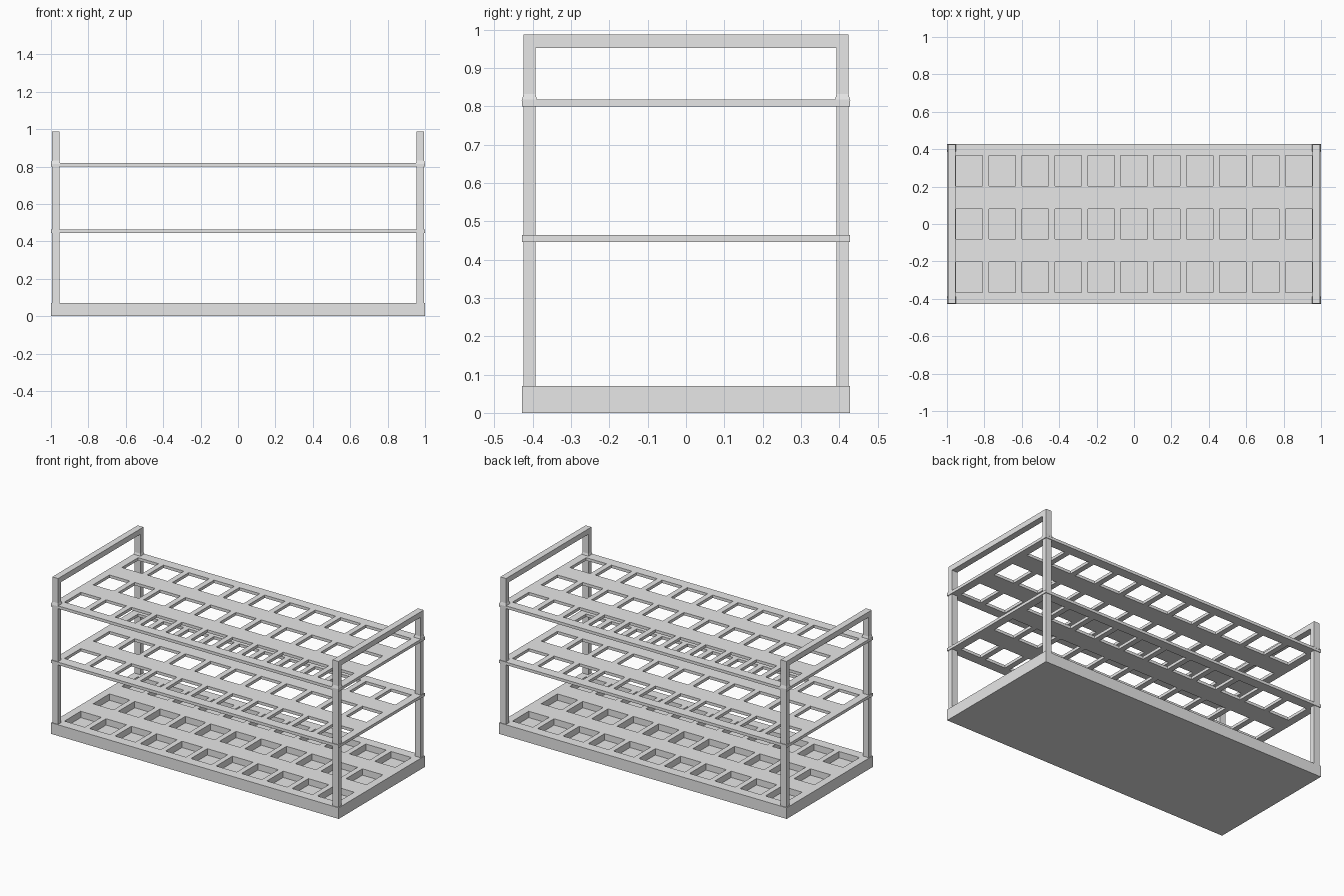
import bpy
import bmesh
from mathutils import Vector

cube = bpy.data.objects.get("Cube")
if cube:
    bpy.data.objects.remove(cube, do_unlink=True)

HALF_X, HALF_Y = 1.0, 0.428
COLUMNS, ROWS = 11, 3
PITCH_X, PITCH_Y = 0.176, 0.285
HOLE_X, HOLE_Y = 0.142, 0.162

grey = bpy.data.materials.new("light grey")
grey.use_nodes = True
grey.diffuse_color = (0.8, 0.8, 0.8, 1)
grey.node_tree.nodes["Principled BSDF"].inputs["Base Color"].default_value = grey.diffuse_color


def finish(name, bm):
    """Turn a bmesh into a flat shaded object."""
    bmesh.ops.recalc_face_normals(bm, faces=bm.faces[:])
    mesh = bpy.data.meshes.new(name)
    bm.to_mesh(mesh)
    bm.free()
    mesh.materials.append(grey)
    obj = bpy.data.objects.new(name, mesh)
    bpy.context.collection.objects.link(obj)
    return obj


def cuts(half, count, pitch, size):
    """Edge coordinates of a row of evenly spaced holes; odd cells are holes."""
    values = [-half]
    for i in range(count):
        centre = (i - (count - 1) / 2) * pitch
        values += [centre - size / 2, centre + size / 2]
    return values + [half]


def shelf(name, bottom, top, recess=None):
    """A slab with through holes, or with pockets if a recess depth is given."""
    xs = cuts(HALF_X, COLUMNS, PITCH_X, HOLE_X)
    ys = cuts(HALF_Y, ROWS, PITCH_Y, HOLE_Y)
    bm = bmesh.new()
    grid = [[bm.verts.new((x, y, bottom)) for y in ys] for x in xs]
    pockets = []
    for i in range(len(xs) - 1):
        for j in range(len(ys) - 1):
            hole = i % 2 == 1 and j % 2 == 1
            if hole and recess is None:
                continue
            bm.faces.new((grid[i][j], grid[i + 1][j], grid[i + 1][j + 1], grid[i][j + 1]))
            if hole:
                pockets.append(((xs[i] + xs[i + 1]) / 2, (ys[j] + ys[j + 1]) / 2))
    # Raise the sheet into a closed slab
    raised = bmesh.ops.extrude_face_region(bm, geom=bm.faces[:])["geom"]
    for v in raised:
        if isinstance(v, bmesh.types.BMVert):
            v.co.z = top
    bmesh.ops.recalc_face_normals(bm, faces=bm.faces[:])
    # Sink the pockets
    if pockets:
        sunk = []
        for f in bm.faces:
            c = f.calc_center_median()
            if c.z > top - 0.001 and any((c.xy - Vector(p)).length < 0.01 for p in pockets):
                sunk.append(f)
        new = bmesh.ops.extrude_discrete_faces(bm, faces=sunk)["faces"]
        bmesh.ops.translate(bm, verts=[v for f in new for v in f.verts], vec=(0, 0, -recess))
    return finish(name, bm)


# Base with tube pockets and two perforated shelves
shelf("base", 0, 0.07, recess=0.04)
shelf("middle_shelf", 0.446, 0.464)
shelf("upper_shelf", 0.8, 0.818)


def end_frame(name, side):
    """Two posts joined by a top handle bar."""
    outer, inner = 0.424, 0.393
    half = [(outer, 0.065), (outer, 0.987), (inner, 0.953), (inner, 0.065)]
    o0, o1, i1, i0 = half
    profile = [o0, o1, (-o1[0], o1[1]), (-o0[0], o0[1]),
               (-i0[0], i0[1]), (-i1[0], i1[1]), i1, i0]
    bm = bmesh.new()
    face = bm.faces.new([bm.verts.new((side * 0.955, y, z)) for y, z in profile])
    out = bmesh.ops.extrude_face_region(bm, geom=[face])["geom"]
    for v in out:
        if isinstance(v, bmesh.types.BMVert):
            v.co.x = side * 0.995
    finish(name, bm)


def collar(name, sx, sy):
    """Small tapered foot where a post passes through the upper shelf."""
    bm = bmesh.new()
    bmesh.ops.create_cube(bm, size=1)
    for v in bm.verts:
        grow = 0.0 if v.co.z > 0 else 0.005
        v.co = (sx * 0.975 + v.co.x * 2 * (0.02 + grow),
                sy * 0.4085 + v.co.y * 2 * (0.0155 + grow),
                0.832 if v.co.z > 0 else 0.815)
    finish(name, bm)


for side, label in ((1, "left"), (-1, "right")):
    end_frame(label + "_end_frame", side)
    for sy, place in ((-1, "front"), (1, "back")):
        collar(f"{label}_{place}_collar", side, sy)
